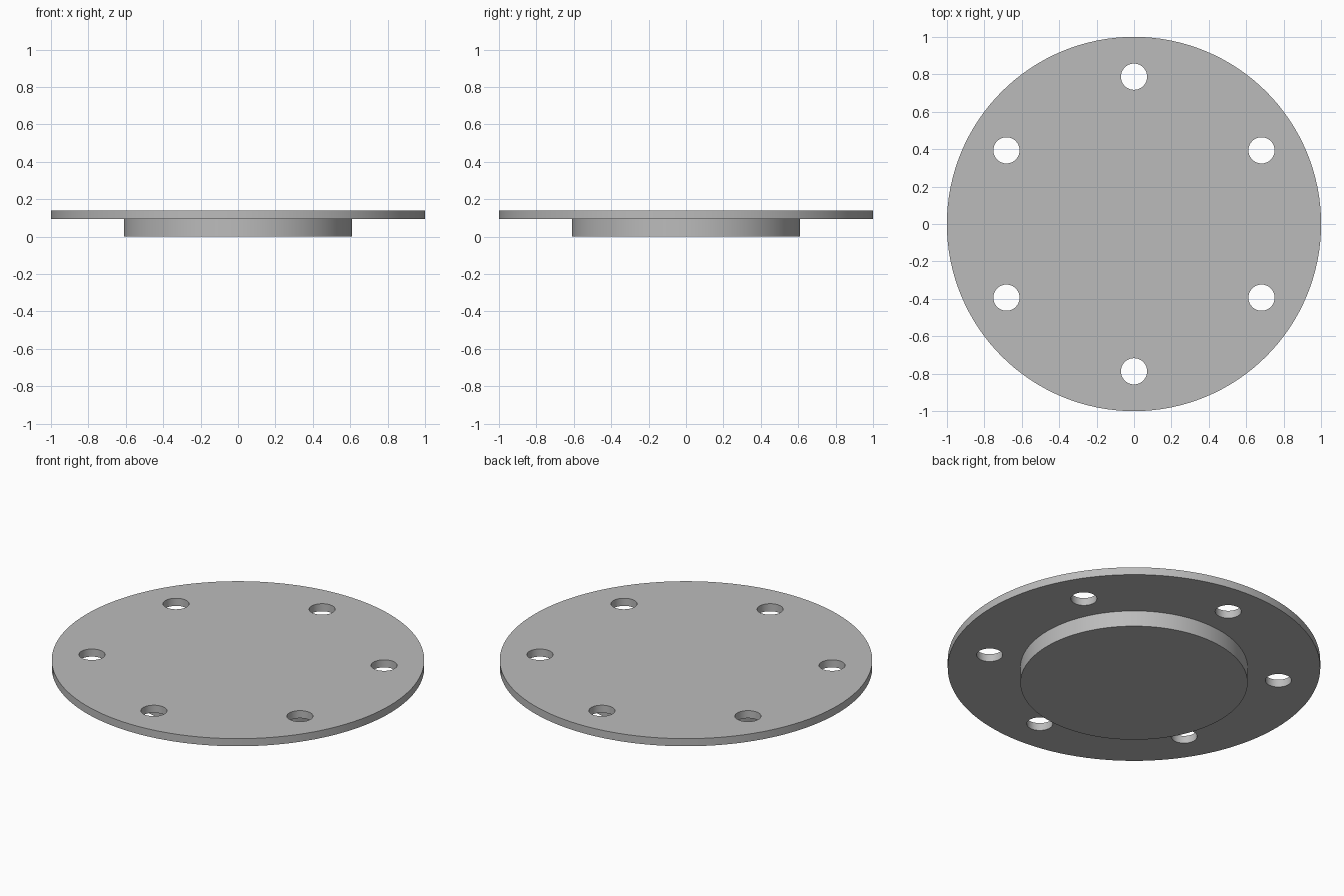
import bpy
import bmesh
from math import cos, sin, pi, radians

SEGMENTS = 128
PLATE_RADIUS, BOSS_RADIUS = 1.0, 0.61
BOSS_TOP, PLATE_TOP = 0.094, 0.139
HOLE_COUNT, HOLE_RADIUS, HOLE_CIRCLE = 6, 0.07, 0.787

cube = bpy.data.objects.get("Cube")
if cube:
    bpy.data.objects.remove(cube, do_unlink=True)

# Plain metal grey
grey = bpy.data.materials.new("metal_grey")
grey.use_nodes = True
colour = (0.5, 0.5, 0.5, 1)
grey.diffuse_color = colour
grey.node_tree.nodes["Principled BSDF"].inputs["Base Color"].default_value = colour


def add_object(name, bm):
    bmesh.ops.recalc_face_normals(bm, faces=bm.faces)
    mesh = bpy.data.meshes.new(name)
    bm.to_mesh(mesh)
    bm.free()
    mesh.materials.append(grey)
    obj = bpy.data.objects.new(name, mesh)
    bpy.context.collection.objects.link(obj)
    return obj


def turned_solid(bm, profile, segments, x=0, y=0):
    """Stack rings of (radius, z), bridge them and cap both ends."""
    angles = [2 * pi * i / segments for i in range(segments)]
    rings = [[bm.verts.new((x + r * cos(a), y + r * sin(a), z)) for a in angles]
             for r, z in profile]
    for low, high in zip(rings, rings[1:]):
        for i in range(segments):
            j = (i + 1) % segments
            bm.faces.new((low[i], low[j], high[j], high[i]))
    bm.faces.new(rings[0])
    bm.faces.new(rings[-1])


# Round plate with the locating boss beneath it
bm = bmesh.new()
turned_solid(bm, [(BOSS_RADIUS, 0), (BOSS_RADIUS, BOSS_TOP),
                  (PLATE_RADIUS, BOSS_TOP), (PLATE_RADIUS, PLATE_TOP)], SEGMENTS)
flange = add_object("flange_plate", bm)

# Ring of bolt hole cutters
bm = bmesh.new()
for k in range(HOLE_COUNT):
    a = pi / 2 + 2 * pi * k / HOLE_COUNT
    turned_solid(bm, [(HOLE_RADIUS, 0.02), (HOLE_RADIUS, 0.2)], 48,
                 HOLE_CIRCLE * cos(a), HOLE_CIRCLE * sin(a))
cutter = add_object("bolt_hole_cutter", bm)

# Drill the holes, then discard the cutter
drill = flange.modifiers.new("bolt_holes", "BOOLEAN")
drill.operation = "DIFFERENCE"
drill.solver = "EXACT"
drill.object = cutter
bpy.ops.object.select_all(action="DESELECT")
bpy.context.view_layer.objects.active = flange
flange.select_set(True)
bpy.ops.object.modifier_apply(modifier=drill.name)
bpy.data.objects.remove(cutter, do_unlink=True)

# Smooth round walls, sharp rims
bpy.ops.object.shade_smooth_by_angle(angle=radians(30))
